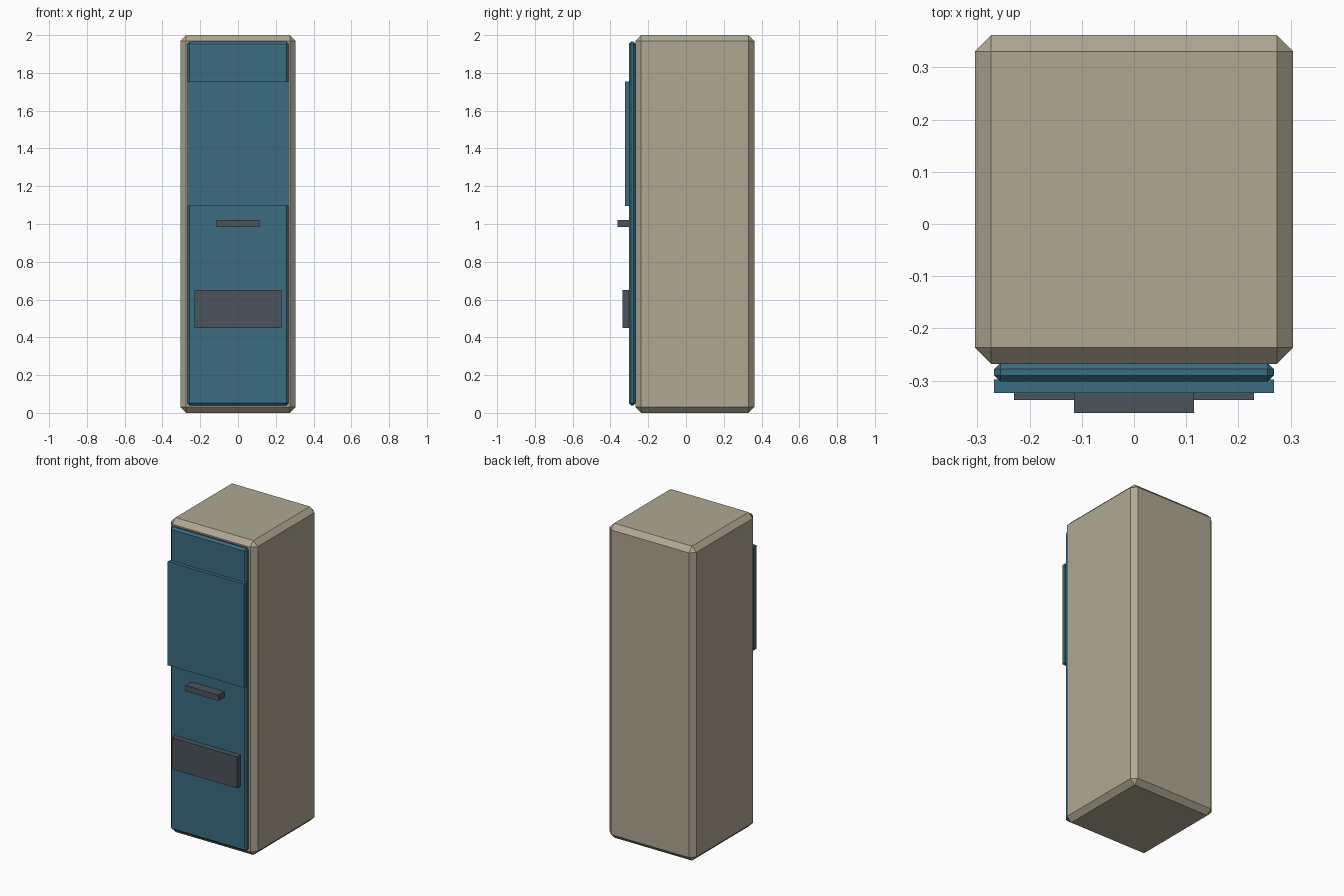
import bpy
import bmesh

if "Cube" in bpy.data.objects:
    bpy.data.objects.remove(bpy.data.objects["Cube"])


def material(name, rgb):
    mat = bpy.data.materials.new(name)
    mat.diffuse_color = (*rgb, 1.0)
    mat.use_nodes = True
    mat.node_tree.nodes["Principled BSDF"].inputs["Base Color"].default_value = mat.diffuse_color
    return mat


def box(name, half_width, y_range, z_range, mat, chamfer=0.0):
    """Box centred on x = 0, with optional single-segment chamfer on all edges."""
    (y0, y1), (z0, z1) = y_range, z_range
    bm = bmesh.new()
    bmesh.ops.create_cube(bm, size=1.0)
    bmesh.ops.scale(bm, vec=(2 * half_width, y1 - y0, z1 - z0), verts=bm.verts)
    bmesh.ops.translate(bm, vec=(0, (y0 + y1) / 2, (z0 + z1) / 2), verts=bm.verts)
    if chamfer:
        bmesh.ops.bevel(bm, geom=bm.edges[:], offset=chamfer, offset_type='OFFSET',
                        segments=1, profile=0.5, affect='EDGES')
    mesh = bpy.data.meshes.new(name)
    bm.to_mesh(mesh)
    bm.free()
    mesh.materials.append(mat)
    obj = bpy.data.objects.new(name, mesh)
    bpy.context.collection.objects.link(obj)
    return obj


beige = material("beige_paint", (0.43, 0.39, 0.29))
teal = material("teal_paint", (0.045, 0.15, 0.22))
dark = material("dark_metal", (0.07, 0.09, 0.105))

# Chamfered cabinet shell
box("cabinet_body", 0.305, (-0.268, 0.362), (0.0, 2.0), beige, 0.031)
# Door covering the front
box("front_door", 0.268, (-0.302, -0.266), (0.04, 1.966), teal, 0.012)
# Raised upper panel
box("upper_panel", 0.268, (-0.324, -0.298), (1.095, 1.755), teal)
# Pull handle
box("door_handle", 0.115, (-0.362, -0.30), (0.985, 1.022), dark)
# Dispensing flap
box("lower_flap", 0.23, (-0.337, -0.301), (0.45, 0.65), dark)
